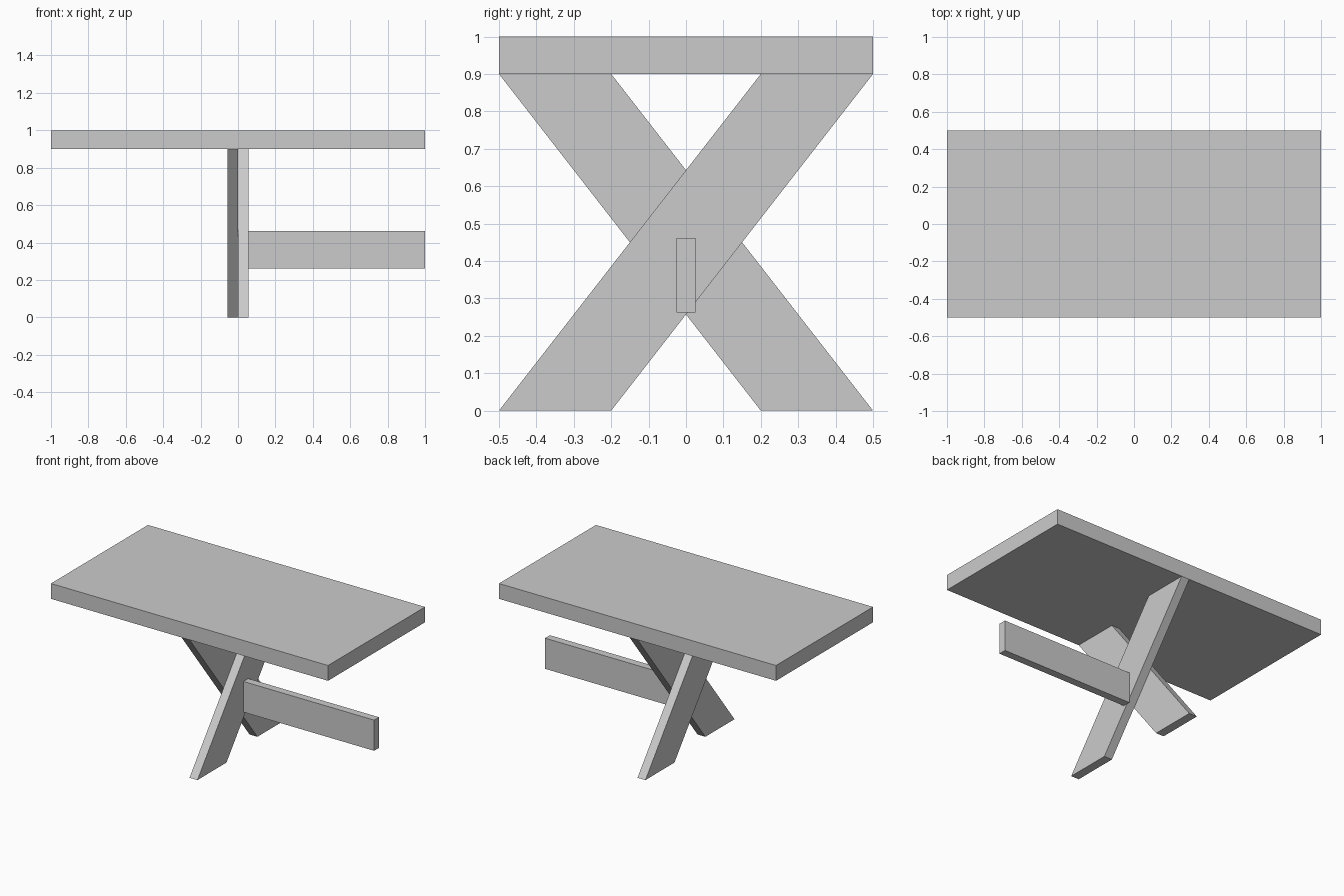
import bpy, bmesh

if "Cube" in bpy.data.objects:
    bpy.data.objects.remove(bpy.data.objects["Cube"])


def prism(name, profile, x0, x1):
    """Extrude a closed (y, z) profile from x0 to x1."""
    bm = bmesh.new()
    face = bm.faces.new([bm.verts.new((x0, y, z)) for y, z in profile])
    ext = bmesh.ops.extrude_face_region(bm, geom=[face])
    verts = [g for g in ext["geom"] if isinstance(g, bmesh.types.BMVert)]
    bmesh.ops.translate(bm, verts=verts, vec=(x1 - x0, 0, 0))
    bmesh.ops.recalc_face_normals(bm, faces=bm.faces)
    mesh = bpy.data.meshes.new(name)
    bm.to_mesh(mesh)
    bm.free()
    obj = bpy.data.objects.new(name, mesh)
    bpy.context.collection.objects.link(obj)
    return obj


def rect(y, z0, z1):
    return [(-y, z0), (y, z0), (y, z1), (-y, z1)]


# Table top
prism("table_top", rect(0.5, 0.9, 1.0), -1.0, 1.0)

# Two crossed legs, side by side
leg_profile = [(-0.5, 0), (-0.2, 0), (0.5, 0.9), (0.2, 0.9)]
for name, side in (("right_leg", 1), ("left_leg", -1)):
    prism(name, [(side * y, z) for y, z in leg_profile], 0, side * 0.057)

# Stretcher beam reaching out from the right leg
prism("stretcher", rect(0.025, 0.262, 0.462), 0.057, 1.0)
